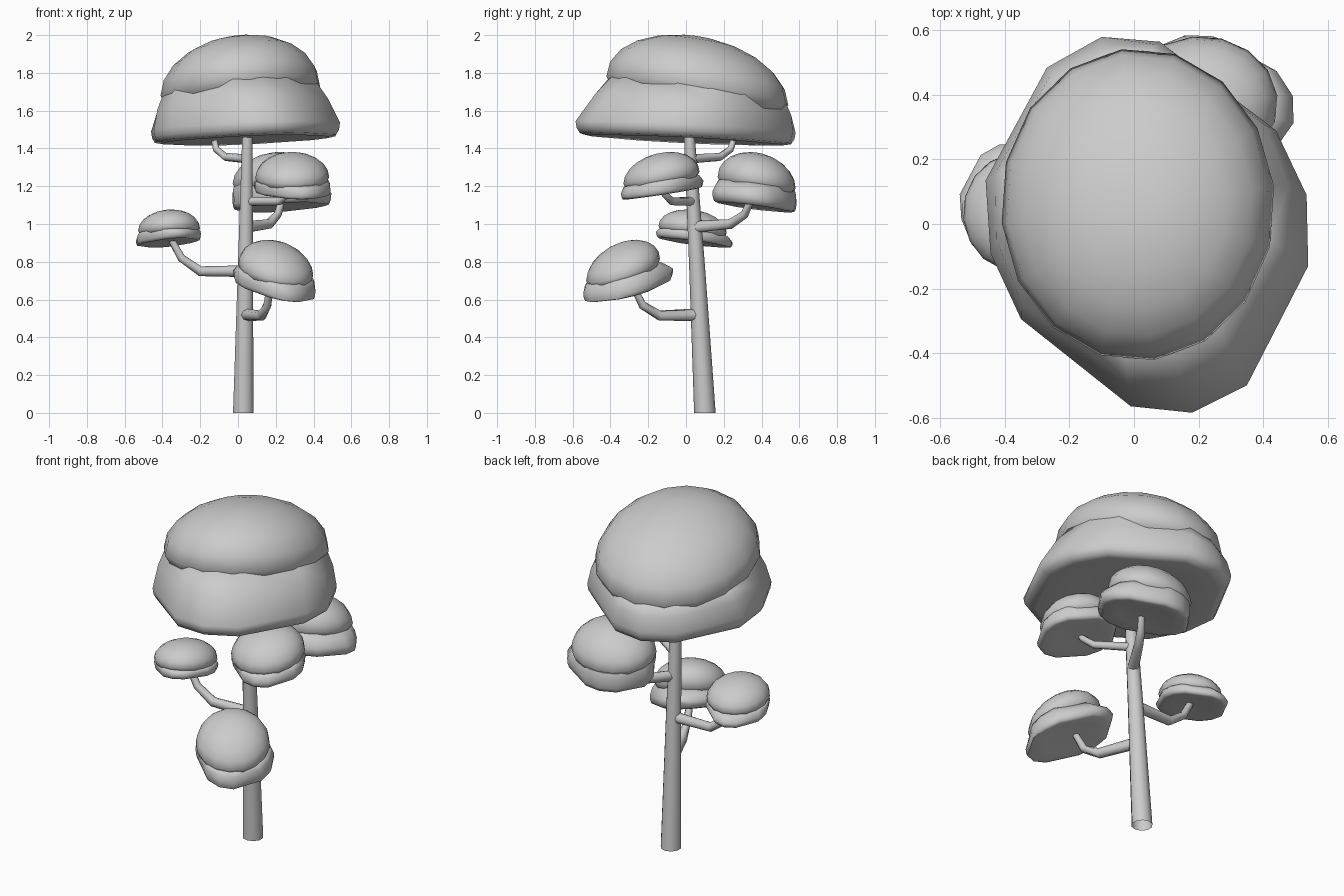
import bpy, bmesh
from math import sin, cos, pi, atan2, sqrt, radians
from mathutils import Vector

if "Cube" in bpy.data.objects:
    bpy.data.objects.remove(bpy.data.objects["Cube"])


def loft(name, rings, cap_start=True, cap_end=True, angle=60):
    """Skin a list of equal-length point rings."""
    bm = bmesh.new()
    vr = [[bm.verts.new(p) for p in ring] for ring in rings]
    n = len(vr[0])
    for a, b in zip(vr, vr[1:]):
        for i in range(n):
            j = (i + 1) % n
            bm.faces.new((a[i], a[j], b[j], b[i]))
    if cap_start:
        bm.faces.new(vr[0][::-1])
    if cap_end:
        bm.faces.new(vr[-1])
    bmesh.ops.recalc_face_normals(bm, faces=bm.faces)
    me = bpy.data.meshes.new(name)
    bm.to_mesh(me)
    bm.free()
    ob = bpy.data.objects.new(name, me)
    bpy.context.collection.objects.link(ob)
    bpy.context.view_layer.objects.active = ob
    ob.select_set(True)
    bpy.ops.object.shade_smooth_by_angle(angle=radians(angle))
    ob.select_set(False)
    return ob


def tube(name, pts, r0, r1, sides=8, flat=False, caps=True):
    """Tapered tube along a path."""
    pts = [Vector(p) for p in pts]
    rings = []
    for i, p in enumerate(pts):
        d = Vector((0, 0, 1)) if flat else (
            pts[min(i + 1, len(pts) - 1)] - pts[max(i - 1, 0)]).normalized()
        u = d.cross(Vector((0.31, 0.95, 0.05))).normalized()
        v = d.cross(u)
        r = r0 + (r1 - r0) * i / (len(pts) - 1)
        rings.append([p + r * (u * cos(2 * pi * k / sides) + v * sin(2 * pi * k / sides))
                      for k in range(sides)])
    return loft(name, rings, caps, caps)


# Rounded-square outline shared by all the leaf skirts (relative to a unit radius)
OUTLINE = [(x / 0.5, y / 0.58) for x, y in [
    (-.135, .58), (.045, .565), (.405, .29), (.5, .09), (.505, -.13), (.315, -.5),
    (.145, -.585), (-.045, -.565), (-.385, -.295), (-.48, -.09), (-.495, .135), (-.305, .485)]]


def foliage(name, skirt, dome):
    """skirt: cx, cy, z, rx, ry, slope x, slope y, rim height, top fit
       dome: cx, cy, rim z, rx, ry, height, slope x, slope y"""
    cx, cy, z, rx, ry, sx, sy, rim, fit = skirt
    dx, dy, dz, drx, dry, h, tx, ty = dome

    def low(f, up):
        return [Vector((cx + rx * f * x, cy + ry * f * y,
                        z + up + sx * rx * f * x + sy * ry * f * y)) for x, y in OUTLINE]

    def high(f, up):
        out = []
        for x, y in OUTLINE:
            a = atan2(y, x)
            px, py = drx * f * cos(a), dry * f * sin(a)
            out.append(Vector((dx + px, dy + py, dz + up + tx * px + ty * py)))
        return out

    wide, top = low(1, rim), high(0.98, fit * h)
    mid = [a.lerp(b, 0.6) + (a - Vector((cx, cy, a.z))) * 0.02 for a, b in zip(wide, top)]
    loft(name + "_skirt", [low(.6, rim * .2), low(.88, 0), low(.96, rim * .12),
                           low(.99, rim * .5), wide, mid, top, high(.75, fit * h)])

    # Cap dome with a tucked-under lower edge
    prof = [(.75, -.36), (.93, -.2), (1, 0)]
    prof += [(f, sqrt(1 - f * f)) for f in (.96, .84, .66, .42, .16)]
    rings = []
    for f, up in prof:
        ring = []
        for k in range(16):
            a = 2 * pi * (k + .3) / 16
            px, py = drx * f * cos(a), dry * f * sin(a)
            ring.append((dx + px, dy + py, dz + up * h + tx * px + ty * py))
        rings.append(ring)
    loft(name + "_dome", rings)


# Trunk (open at the ground)
tube("trunk", [(.028, .10, 0), (.039, .06, .75), (.05, .016, 1.5)], .057, .028,
     sides=10, flat=True, caps=False)

# Branches
tube("left_branch", [(.035, .06, .75), (-.2, .055, .75), (-.3, .05, .82), (-.36, .05, .93)],
     .031, .018)
tube("lower_front_branch", [(.035, .07, .52), (.125, -.14, .515), (.155, -.23, .57),
                            (.17, -.28, .67)], .033, .018)
tube("upper_front_branch", [(.045, .04, 1.12), (.22, -.075, 1.12), (.265, -.115, 1.16),
                            (.28, -.13, 1.2)], .024, .014)
tube("back_branch", [(.045, .045, .985), (.165, .235, 1.0), (.21, .31, 1.05),
                     (.235, .345, 1.13)], .031, .018)
tube("crown_branch", [(.045, .03, 1.345), (-.065, .18, 1.355), (-.115, .235, 1.395),
                      (-.135, .265, 1.48)], .024, .016)

# Foliage
foliage("crown", (.035, 0, 1.443, .5, .58, .035, -.045, .07, -.02),
        (.012, .06, 1.705, .425, .485, .288, .08, -.15))
foliage("left_foliage", (-.37, .045, .9, .172, .202, .08, -.12, .03, -.12),
        (-.365, .035, .97, .165, .182, .105, .05, -.1))
foliage("lower_front_foliage", (.19, -.305, .65, .218, .237, -.2, .22, .05, -.1),
        (.2, -.333, .757, .2, .197, .146, -.17, .28))
foliage("upper_front_foliage", (.285, -.125, 1.16, .203, .217, -.03, .15, .035, -.12),
        (.287, -.13, 1.245, .197, .203, .133, 0, .16))
foliage("back_foliage", (.23, .363, 1.088, .262, .222, .05, -.12, .055, -.1),
        (.208, .374, 1.22, .238, .208, .158, .05, -.14))
